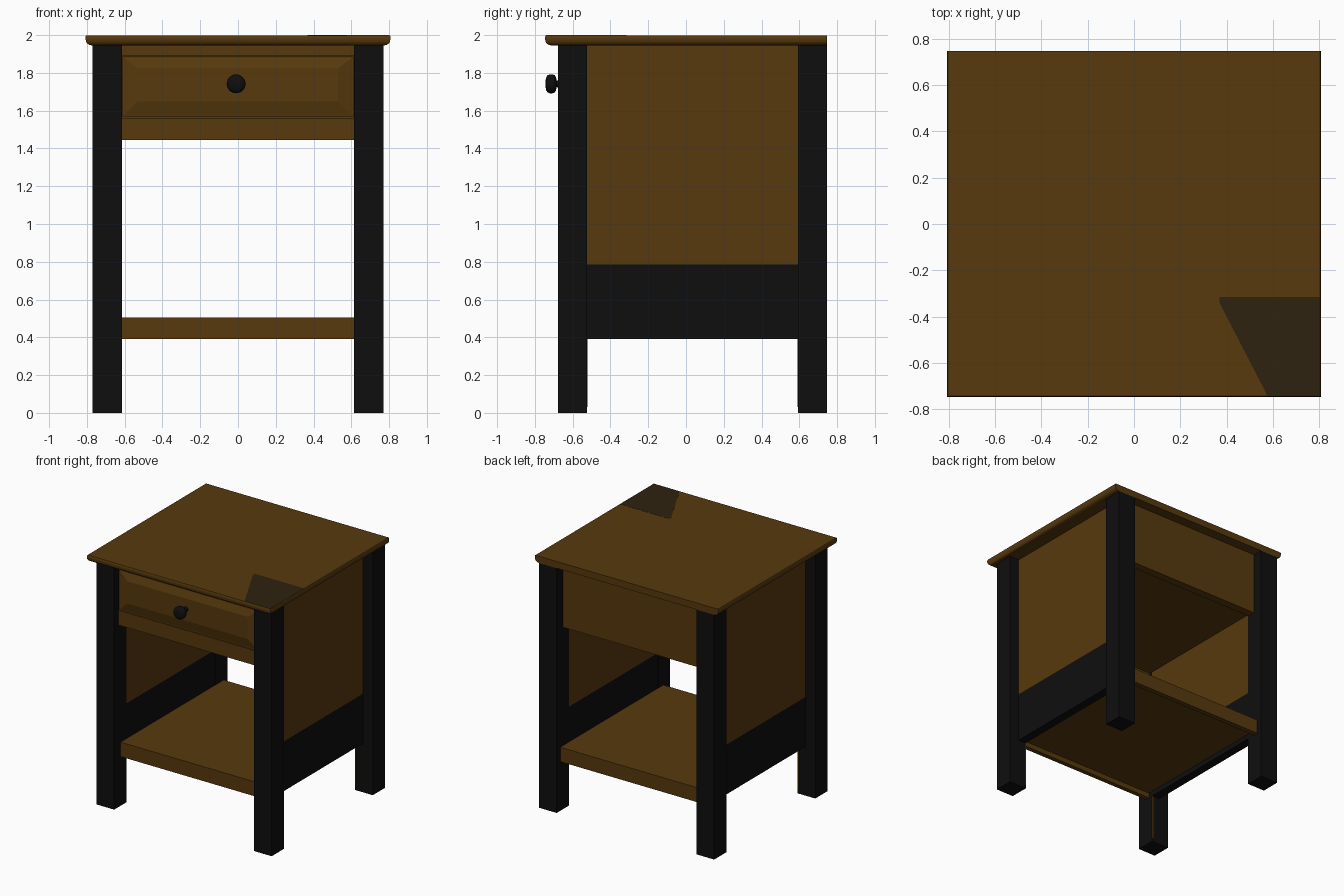
import bpy, bmesh, math

if "Cube" in bpy.data.objects:
    bpy.data.objects.remove(bpy.data.objects["Cube"])


def mat(name, rgb):
    m = bpy.data.materials.new(name)
    m.diffuse_color = (*rgb, 1)
    m.use_nodes = True
    m.node_tree.nodes["Principled BSDF"].inputs["Base Color"].default_value = m.diffuse_color
    return m


BROWN = mat("brown_wood", (0.095, 0.041, 0.004))
BLACK = mat("black_paint", (0.0045, 0.0045, 0.0045))
DARK = mat("dark_stain", (0.028, 0.016, 0.005))


def make(name, verts, faces, material):
    me = bpy.data.meshes.new(name)
    me.from_pydata(verts, [], faces)
    bm = bmesh.new()
    bm.from_mesh(me)
    bmesh.ops.recalc_face_normals(bm, faces=bm.faces)
    bm.to_mesh(me)
    bm.free()
    me.materials.append(material)
    ob = bpy.data.objects.new(name, me)
    bpy.context.collection.objects.link(ob)
    return ob


def loft(name, rings, material):
    """Skin a stack of equal-length point rings and cap both ends."""
    n = len(rings[0])
    verts = [p for r in rings for p in r]
    faces = [(k * n + i, k * n + (i + 1) % n, (k + 1) * n + (i + 1) % n, (k + 1) * n + i)
             for k in range(len(rings) - 1) for i in range(n)]
    faces += [tuple(range(n)), tuple(range(len(verts) - n, len(verts)))]
    return make(name, verts, faces, material)


def box(name, x0, x1, y0, y1, z0, z1, material):
    ring = [(x0, y0), (x1, y0), (x1, y1), (x0, y1)]
    return loft(name, [[(x, y, z) for x, y in ring] for z in (z0, z1)], material)


def smooth(ob, angle=35):
    bpy.ops.object.select_all(action='DESELECT')
    ob.select_set(True)
    bpy.context.view_layer.objects.active = ob
    bpy.ops.object.shade_smooth_by_angle(angle=math.radians(angle))


# table top: rounded lower edge on the front and sides, flat back
profile = [(0.037, 1.945), (0.02, 1.948), (0.008, 1.956), (0.002, 1.967),
           (0, 1.98), (0.001, 1.995), (0.004, 1.999)]
rings = []
for d, z in profile:
    x, yf = 0.807 - d, -0.746 + d
    rings.append([(-x, yf, z), (x, yf, z), (x, 0.746, z), (-x, 0.746, z)])
smooth(loft("table_top", rings, BROWN))

# dark patch on the front right corner of the top
patch = [(0.369, -0.315), (0.369, -0.34), (0.576, -0.741), (0.802, -0.741), (0.802, -0.315)]
loft("top_dark_patch", [[(x, y, z) for x, y in patch] for z in (1.997, 2.0)], DARK)

for s, side in ((-1, "left"), (1, "right")):
    # legs, each with a thin bare edge on its inner face
    for y0, y1, ye, end in ((-0.677, -0.524, -0.524, "front"), (0.593, 0.746, 0.593, "back")):
        box(f"{end}_{side}_leg", *sorted((s * 0.615, s * 0.77)), y0, y1, 0, 1.946, BLACK)
        box(f"{end}_{side}_leg_edge", *sorted((s * 0.6155, s * 0.626)),
            ye - 0.002, ye + 0.002, 0.03, 0.39, BROWN)
    # side panel and lower side rail
    xs = sorted((s * 0.616, s * 0.685))
    box(f"{side}_side_panel", *xs, -0.53, 0.6, 0.785, 1.946, BROWN)
    box(f"{side}_side_rail", *xs, -0.53, 0.6, 0.39, 0.785, BLACK)

# drawer compartment
W = 0.616
box("top_front_rail", -W, W, -0.62, -0.55, 1.892, 1.946, BROWN)
box("bottom_front_rail", -W, W, -0.62, -0.55, 1.445, 1.562, BROWN)
box("back_apron", -W, W, 0.60, 0.665, 1.445, 1.946, BROWN)
box("compartment_floor", -W, W, -0.56, 0.61, 1.46, 1.50, BROWN)

# drawer front with raised bevelled panel
rings = []
for d, y in ((0, -0.55), (0, -0.618), (0.008, -0.618), (0.082, -0.638)):
    x, z0, z1 = 0.612 - d, 1.566 + d, 1.886 - d * 0.75
    rings.append([(-x, y, z0), (x, y, z0), (x, y, z1), (-x, y, z1)])
loft("drawer_front", rings, BROWN)

# drawer knob, turned around the y axis
knob = [(0.02, -0.62), (0.018, -0.685), (0.034, -0.688), (0.046, -0.695), (0.05, -0.707),
        (0.05, -0.722), (0.045, -0.734), (0.032, -0.741), (0.012, -0.744)]
N = 24
rings = [[(-0.01 + r * math.cos(2 * math.pi * i / N), y, 1.742 + r * math.sin(2 * math.pi * i / N))
          for i in range(N)] for r, y in knob]
smooth(loft("drawer_knob", rings, BLACK), 50)

# lower shelf with front and back edge rails
box("shelf", -W, W, -0.56, 0.66, 0.43, 0.505, BROWN)
box("shelf_front_rail", -W, W, -0.595, -0.56, 0.39, 0.505, BROWN)
box("shelf_back_rail", -W, W, 0.66, 0.70, 0.39, 0.505, BROWN)
